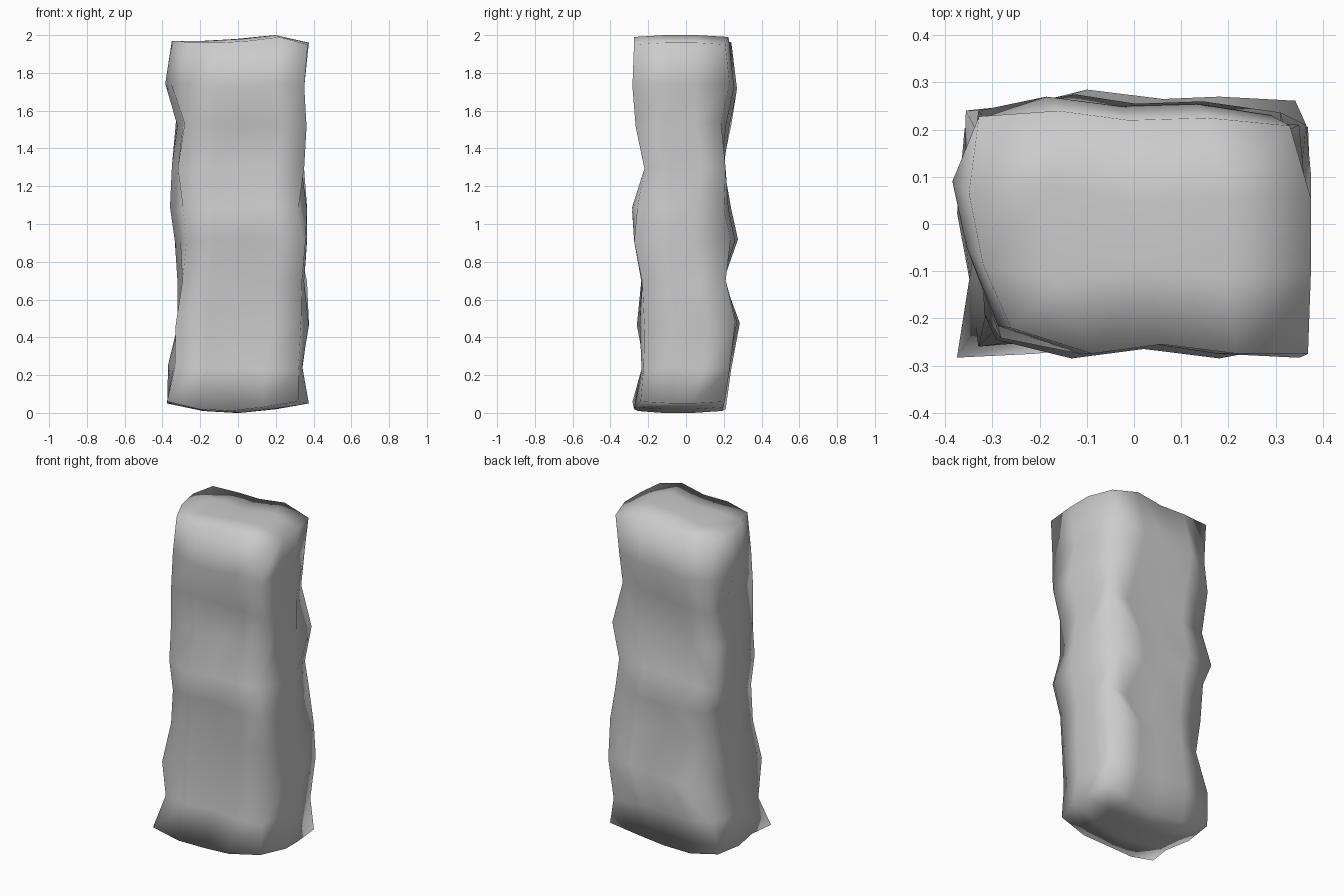
import bpy
import bmesh
import random
from math import cos, sin, radians

cube = bpy.data.objects.get("Cube")
if cube:
    bpy.data.objects.remove(cube, do_unlink=True)

random.seed(7)

# Rings from the ground up: height, then reach to the left, right, front, back,
# then diagonal reach of the front-left, front-right, back-left, back-right edges
RINGS = [
    (.05, .385, .39, .29, .22, .47, .40, .41, .42),
    (.24, .38, .355, .25, .25, .40, .39, .41, .40),
    (.47, .33, .39, .26, .295, .42, .40, .34, .43),
    (.70, .33, .365, .25, .21, .37, .41, .37, .43),
    (.91, .345, .38, .29, .285, .36, .45, .38, .39),
    (1.08, .37, .38, .30, .25, .38, .41, .43, .37),
    (1.30, .36, .35, .22, .21, .37, .42, .38, .41),
    (1.53, .33, .375, .275, .24, .37, .45, .41, .35),
    (1.73, .395, .36, .29, .28, .36, .45, .39, .37),
    (1.95, .36, .39, .29, .25, .34, .46, .40, .39),
]
NX, NY, NZ = 4, 3, len(RINGS) - 1
DIAG_X, DIAG_Y = cos(radians(35)), sin(radians(35))

# How far the inner columns of each side sit inside its reach
INSET_LEFT = (.04, .01)
INSET_RIGHT = (.015, .015)
INSET_FRONT = (.015, .035, .015)
INSET_BACK = (.01, .03, .025)

# Heights of the two uneven end caps along x
TOP = (1.96, 1.96, 1.97, 1.99, 1.95)
BOTTOM = (.06, .02, .01, .03, .06)


def jitter(amount):
    return random.uniform(-amount, amount)


def worn_corner(reach_x, reach_y, diagonal):
    """Pull a square corner inward along the diagonal to its worn reach."""
    wear = max(0, reach_x * DIAG_X + reach_y * DIAG_Y - diagonal)
    return reach_x - wear * DIAG_X, reach_y - wear * DIAG_Y


def side(first, reach, insets, last):
    """Reach of every column of a side, corner to corner."""
    return [first] + [reach - inset for inset in insets] + [last]


def ring_sides(k):
    z, left, right, front, back, fl, fr, bl, br = RINGS[k]
    fl_x, fl_y = worn_corner(left, front, fl)
    fr_x, fr_y = worn_corner(right, front, fr)
    bl_x, bl_y = worn_corner(left, back, bl)
    br_x, br_y = worn_corner(right, back, br)
    return (side(fl_x, left, INSET_LEFT, bl_x),
            side(fr_x, right, INSET_RIGHT, br_x),
            side(fl_y, front, INSET_FRONT, fr_y),
            side(bl_y, back, INSET_BACK, br_y))


def lattice_point(i, j, k):
    left, right, front, back = ring_sides(k)
    x = -left[j] + (right[j] + left[j]) * i / NX
    y = -front[i] + (back[i] + front[i]) * j / NY
    z = RINGS[k][0]
    inner = 0 < j < NY
    if k == NZ:
        z = TOP[i] + (.01 if inner else 0)
    elif k == 0:
        z = BOTTOM[i] - (.01 if inner else 0)
    else:
        z += jitter(.015)
    # Irregular spacing along the sides, leaving the outline alone
    if 0 < i < NX:
        x += jitter(.02)
    if inner:
        y += jitter(.02)
    return x, y, z


def build_block(name):
    bm = bmesh.new()
    cache = {}

    def vert(*key):
        if key not in cache:
            cache[key] = bm.verts.new(lattice_point(*key))
        return cache[key]

    def sheet(nu, nv, place):
        for u in range(nu):
            for v in range(nv):
                bm.faces.new([vert(*place(a, b)) for a, b in
                              ((u, v), (u + 1, v), (u + 1, v + 1), (u, v + 1))])

    # End caps, then front/back, then left/right
    for k in (0, NZ):
        sheet(NX, NY, lambda a, b: (a, b, k))
    for j in (0, NY):
        sheet(NX, NZ, lambda a, b: (a, j, b))
    for i in (0, NX):
        sheet(NY, NZ, lambda a, b: (i, a, b))

    bmesh.ops.recalc_face_normals(bm, faces=bm.faces)
    for f in bm.faces:
        f.smooth = True
    mesh = bpy.data.meshes.new(name)
    bm.to_mesh(mesh)
    bm.free()
    obj = bpy.data.objects.new(name, mesh)
    bpy.context.collection.objects.link(obj)
    return obj


# Plain grey stone
stone = bpy.data.materials.new("grey_stone")
stone.use_nodes = True
grey = (.6, .6, .6, 1)
stone.diffuse_color = grey
stone.node_tree.nodes["Principled BSDF"].inputs["Base Color"].default_value = grey

pillar = build_block("rough_stone_pillar")
pillar.data.materials.append(stone)
